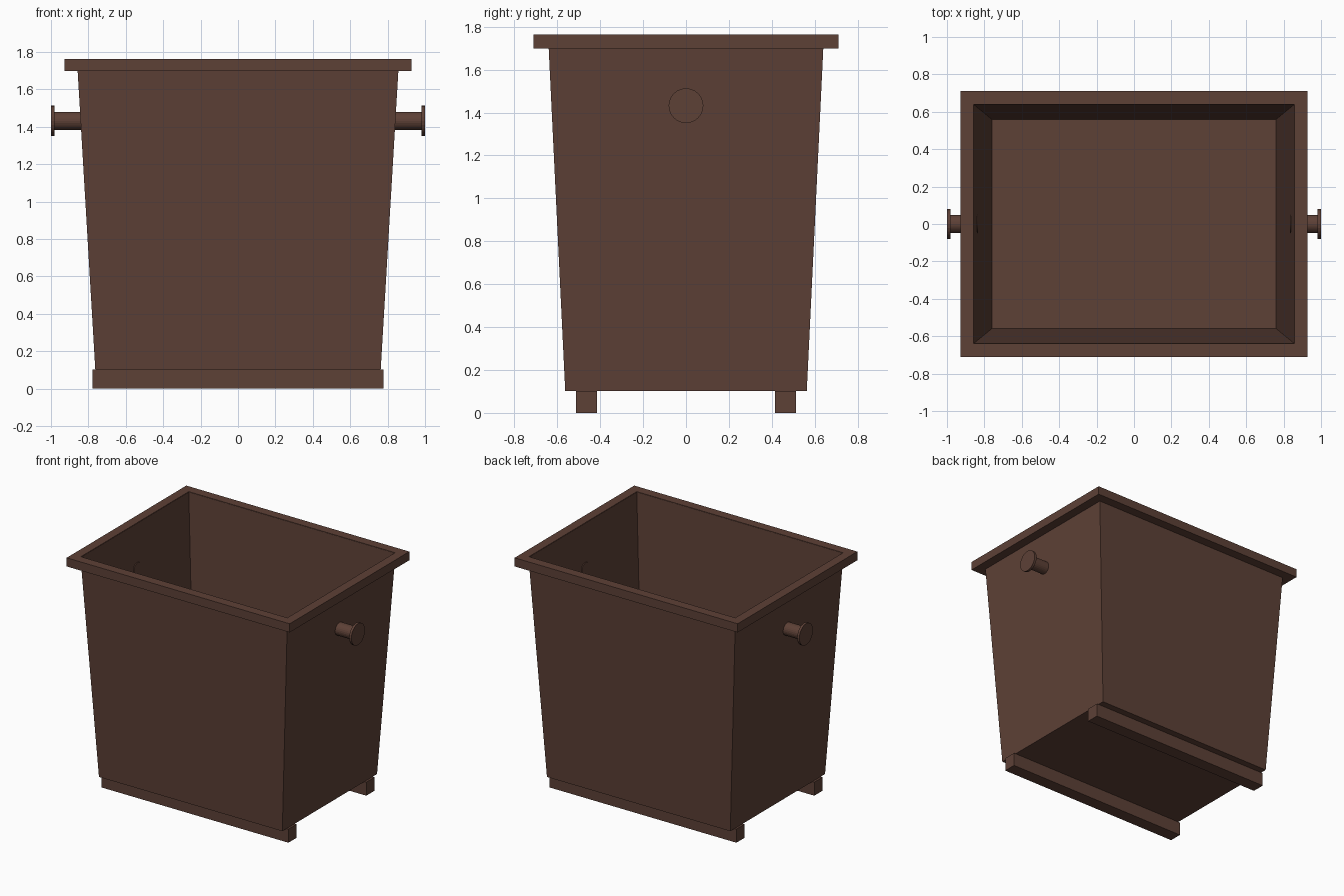
import bpy, bmesh, math
from mathutils import Matrix

if "Cube" in bpy.data.objects:
    bpy.data.objects.remove(bpy.data.objects["Cube"])

brown = bpy.data.materials.new("dark brown")
brown.diffuse_color = (0.11, 0.052, 0.037, 1)
brown.use_nodes = True
brown.node_tree.nodes["Principled BSDF"].inputs["Base Color"].default_value = brown.diffuse_color


def finish(name, bm):
    bmesh.ops.recalc_face_normals(bm, faces=bm.faces)
    mesh = bpy.data.meshes.new(name)
    bm.to_mesh(mesh)
    bm.free()
    mesh.materials.append(brown)
    obj = bpy.data.objects.new(name, mesh)
    bpy.context.collection.objects.link(obj)
    return obj


def loft(name, rings, closed):
    """Join rectangles (half x, half y, z) in order; cap the ends or close the loop."""
    bm = bmesh.new()
    loops = [[bm.verts.new((sx * hx, sy * hy, z))
              for sx, sy in ((-1, -1), (1, -1), (1, 1), (-1, 1))]
             for hx, hy, z in rings]
    pairs = list(zip(loops, loops[1:]))
    if closed:
        pairs.append((loops[-1], loops[0]))
    else:
        bm.faces.new(loops[0])
        bm.faces.new(loops[-1])
    for a, b in pairs:
        for i in range(4):
            j = (i + 1) % 4
            bm.faces.new((a[i], a[j], b[j], b[i]))
    return finish(name, bm)


def pin_part(name, side, x0, x1, radius):
    bm = bmesh.new()
    bmesh.ops.create_cone(
        bm, cap_ends=True, segments=24, radius1=radius, radius2=radius, depth=x1 - x0,
        matrix=Matrix.Translation((side * (x0 + x1) / 2, 0, 1.432))
        @ Matrix.Rotation(math.pi / 2, 4, 'Y'))
    return finish(name, bm)


# Tapered thin-walled bin, open at the top
T = 0.004
loft("bin_body", [(0.763, 0.563, 0.102), (0.861, 0.643, 1.76),
                  (0.861 - T, 0.643 - T, 1.76), (0.763 - T, 0.563 - T, 0.102 + T)], False)

# Flat rim around the opening
loft("rim", [(0.928, 0.711, 1.698), (0.928, 0.711, 1.763),
             (0.859, 0.641, 1.763), (0.855, 0.638, 1.698)], True)

# Two runners under the floor
for label, side in (("front", -1), ("back", 1)):
    bm = bmesh.new()
    bmesh.ops.create_cube(bm, size=1, matrix=Matrix.Translation((0, side * 0.463, 0.051))
                          @ Matrix.Diagonal((1.556, 0.098, 0.102, 1)))
    finish(label + "_runner", bm)

# Lifting pins with end discs on both sides
for label, side in (("left", -1), ("right", 1)):
    pin_part(label + "_pin", side, 0.834, 0.985, 0.048)
    pin_part(label + "_pin_disc", side, 0.982, 1.0, 0.081)
